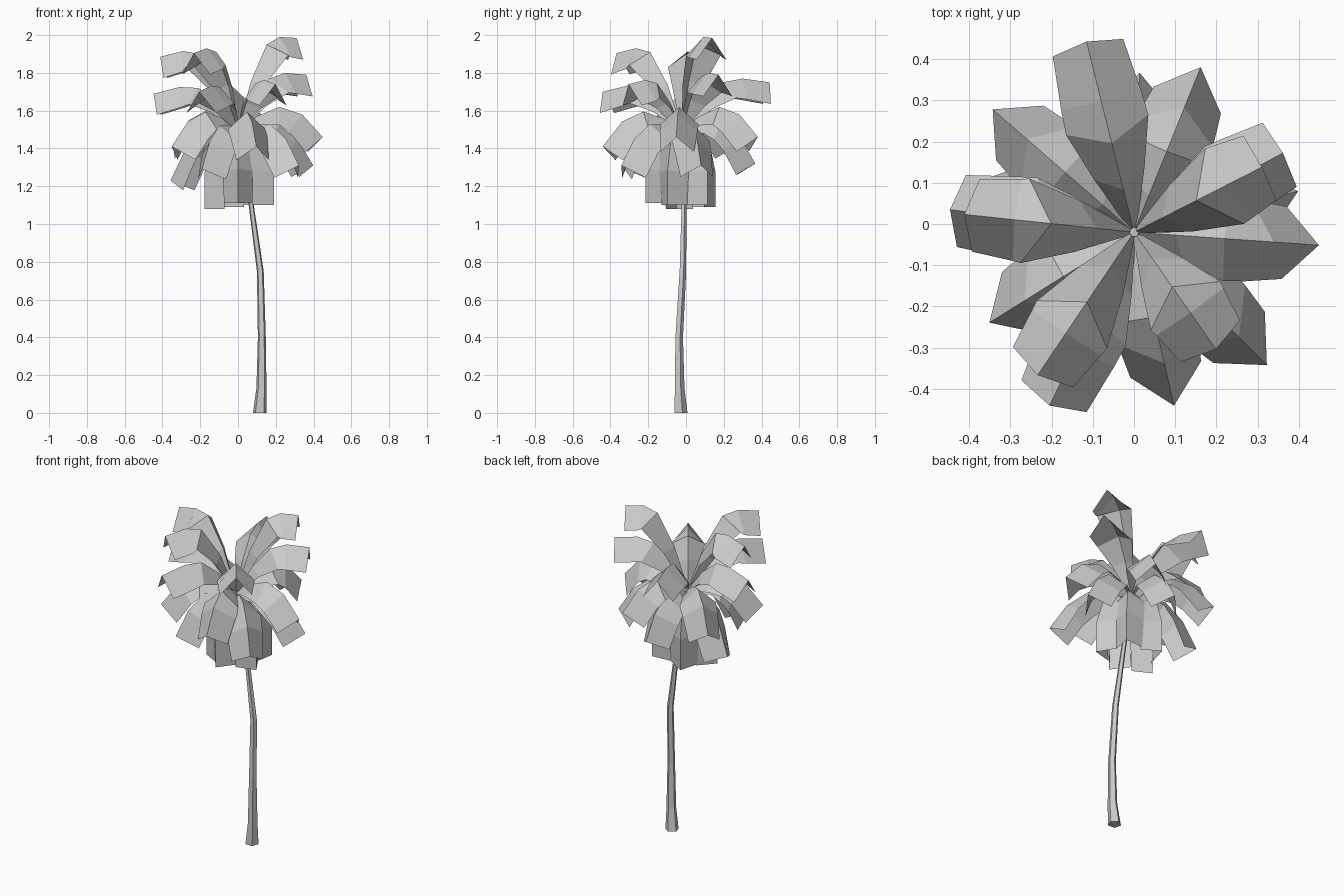
import bpy, bmesh
from math import sin, cos, pi, radians
from mathutils import Vector

cube = bpy.data.objects.get("Cube")
if cube:
    bpy.data.objects.remove(cube, do_unlink=True)

grey = bpy.data.materials.new("pale grey")
grey.use_nodes = True
colour = (0.6, 0.6, 0.6, 1)
grey.diffuse_color = colour
grey.node_tree.nodes["Principled BSDF"].inputs["Base Color"].default_value = colour

CROWN = Vector((0.0, -0.02, 0.0))


def finish(name, bm):
    mesh = bpy.data.meshes.new(name)
    bm.to_mesh(mesh)
    bm.free()
    mesh.materials.append(grey)
    obj = bpy.data.objects.new(name, mesh)
    bpy.context.collection.objects.link(obj)
    return obj


def bridge(bm, a, b, closed):
    n = len(a)
    for i in range(n if closed else n - 1):
        j = (i + 1) % n
        bm.faces.new((a[i], a[j], b[j], b[i]))


# Trunk: five-sided tube along a leaning path (x, y, z, radius)
path = [(0.115, -0.03, 0, 0.038), (0.124, -0.036, 0.13, 0.028),
        (0.126, -0.038, 0.4, 0.022), (0.118, -0.018, 0.75, 0.019),
        (0.07, -0.012, 1.1, 0.014), (0.0, -0.02, 1.52, 0.013)]
bm = bmesh.new()
rings = []
for x, y, z, r in path:
    rings.append([bm.verts.new((x + r * cos(a), y + r * sin(a), z))
                  for a in (2 * pi * i / 5 + 0.3 for i in range(5))])
for a, b in zip(rings, rings[1:]):
    bridge(bm, a, b, True)
bm.faces.new(rings[0][::-1])
bm.faces.new(rings[-1])
finish("trunk", bm)

# Ridge profiles (distance out, height) for each tier of the crown
TIERS = {
    "top": [(0, 1.5), (0.09, 1.73), (0.2, 1.9), (0.29, 1.915), (0.41, 1.885)],
    "upper": [(0, 1.5), (0.1, 1.63), (0.21, 1.72), (0.31, 1.725), (0.45, 1.69)],
    "middle": [(0, 1.5), (0.1, 1.57), (0.22, 1.62), (0.34, 1.58), (0.45, 1.46)],
    "lower": [(0, 1.48), (0.1, 1.53), (0.2, 1.53), (0.3, 1.45), (0.38, 1.31)],
    "hanging": [(0, 1.45), (0.08, 1.48), (0.16, 1.42), (0.2, 1.27), (0.2, 1.08)],
}
WIDTHS = [0.008, 0.063, 0.103, 0.1, 0.088]
DROPS = [0.01, 0.055, 0.095, 0.11, 0.115]


# Frond: folded strip with its ridge on top, widest mid-way, with a square end
def frond(name, tier, angle, reach=1.0, lift=0.0):
    a = radians(angle)
    out, side = Vector((cos(a), sin(a), 0)), Vector((-sin(a), cos(a), 0))
    pts = [CROWN + out * r * reach + Vector((0, 0, z + lift * i / 4))
           for i, (r, z) in enumerate(TIERS[tier])]
    narrow = 0.83 if tier == "hanging" else 1.0
    bm = bmesh.new()
    rows = []
    for i, p in enumerate(pts):
        along = (pts[min(i + 1, 4)] - pts[max(i - 1, 0)]).normalized()
        down = side.cross(along).normalized()
        if down.dot(out * 0.5 + Vector((0, 0, 1))) > 0:
            down = -down
        if tier == "top" and down.z > 0:
            down = -down
        w, d = WIDTHS[i] * narrow, DROPS[i] * narrow
        rows.append([bm.verts.new(v) for v in
                     (p + side * w + down * d, p, p - side * w + down * d)])
    for r0, r1 in zip(rows, rows[1:]):
        bridge(bm, r0, r1, False)
    finish(name, bm)


# Each frond: compass angle, reach, lift of the tip
CROWN_FRONDS = {
    "top": [(27, 0.85, 0.1), (174, 1.01, 0), (236, 1.02, 0.02)],
    "upper": [(28, 0.91, 0.1), (104, 1.06, 0.06), (173, 1, 0),
              (244, 1.04, 0.01), (305, 0.77, 0.05)],
    "middle": [(-4, 1, 0), (68, 0.96, 0), (139, 1.01, -0.04),
               (212, 0.92, -0.05), (283, 0.96, -0.05)],
    "lower": [(14, 1.08, 0), (88, 1.02, 0.01), (160, 1, -0.08),
              (238, 0.95, -0.02), (315, 1.2, 0)],
    "hanging": [(42, 1, 0.02), (112, 0.95, 0.01), (190, 0.9, 0),
                (270, 0.97, 0.03), (338, 1.03, 0.02)],
}
for tier, fronds in CROWN_FRONDS.items():
    for n, spec in enumerate(fronds, 1):
        frond(f"{tier}_frond_{n}", tier, *spec)
